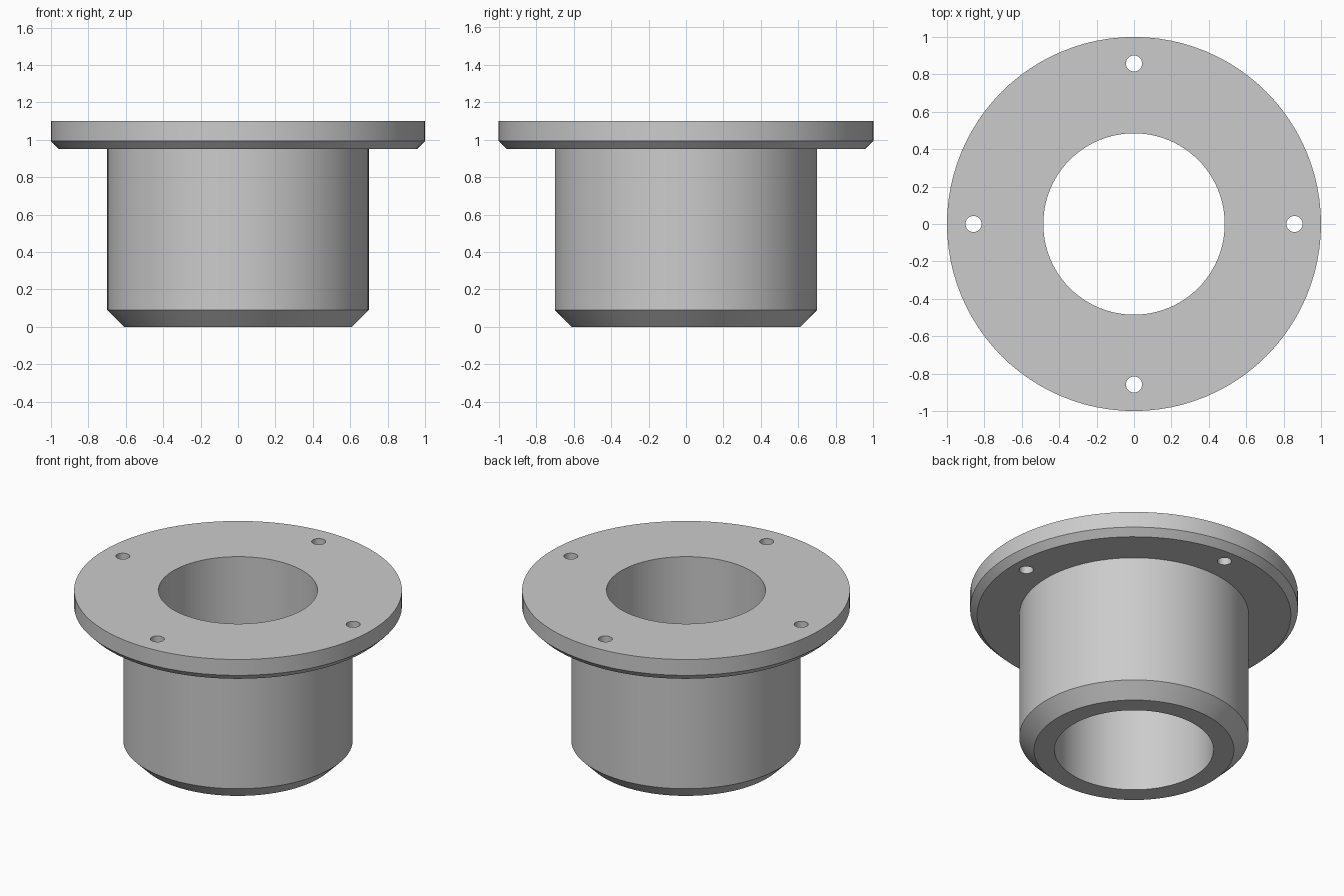
import bpy, bmesh, math
from mathutils import Matrix

SEGMENTS = 96
BORE, HEIGHT = 0.485, 1.10

cube = bpy.data.objects.get("Cube")
if cube:
    bpy.data.objects.remove(cube, do_unlink=True)

# Single grey metal
metal = bpy.data.materials.new("grey metal")
metal.use_nodes = True
grey = (0.6, 0.6, 0.6, 1)
metal.diffuse_color = grey
metal.node_tree.nodes["Principled BSDF"].inputs["Base Color"].default_value = grey


def make_object(name, bm):
    bmesh.ops.recalc_face_normals(bm, faces=bm.faces)
    mesh = bpy.data.meshes.new(name)
    bm.to_mesh(mesh)
    bm.free()
    mesh.materials.append(metal)
    obj = bpy.data.objects.new(name, mesh)
    bpy.context.collection.objects.link(obj)
    return obj


def lathe(name, profile):
    """Revolve a closed (radius, height) profile around z."""
    bm = bmesh.new()
    verts = [bm.verts.new((r, 0, z)) for r, z in profile]
    edges = [bm.edges.new((verts[i - 1], verts[i])) for i in range(len(verts))]
    bmesh.ops.spin(bm, geom=verts + edges, cent=(0, 0, 0), axis=(0, 0, 1),
                   angle=math.tau, steps=SEGMENTS, use_merge=True)
    bmesh.ops.remove_doubles(bm, verts=bm.verts, dist=1e-5)
    return make_object(name, bm)


# Chamfered sleeve with its flange, and the bore through both
bushing = lathe("flanged_bushing", [
    (BORE, 0), (0.61, 0), (0.70, 0.09), (0.70, 0.95),
    (0.957, 0.95), (1.0, 0.993), (1.0, HEIGHT), (BORE, HEIGHT)])

# Four bolt holes through the flange
bm = bmesh.new()
for i in range(4):
    place = Matrix.Rotation(i * math.pi / 2, 4, "Z") @ Matrix.Translation((0.858, 0, 1))
    bmesh.ops.create_cone(bm, cap_ends=True, segments=32, radius1=0.043,
                          radius2=0.043, depth=0.5, matrix=place)
cutter = make_object("bolt_hole_cutter", bm)
cutter.hide_render = True

holes = bushing.modifiers.new("bolt holes", "BOOLEAN")
holes.operation = "DIFFERENCE"
holes.solver = "EXACT"
holes.object = cutter

bpy.ops.object.select_all(action="DESELECT")
bushing.select_set(True)
bpy.context.view_layer.objects.active = bushing
bpy.ops.object.modifier_apply(modifier=holes.name)
bpy.data.objects.remove(cutter, do_unlink=True)
bpy.ops.object.shade_smooth_by_angle(angle=math.radians(30))
